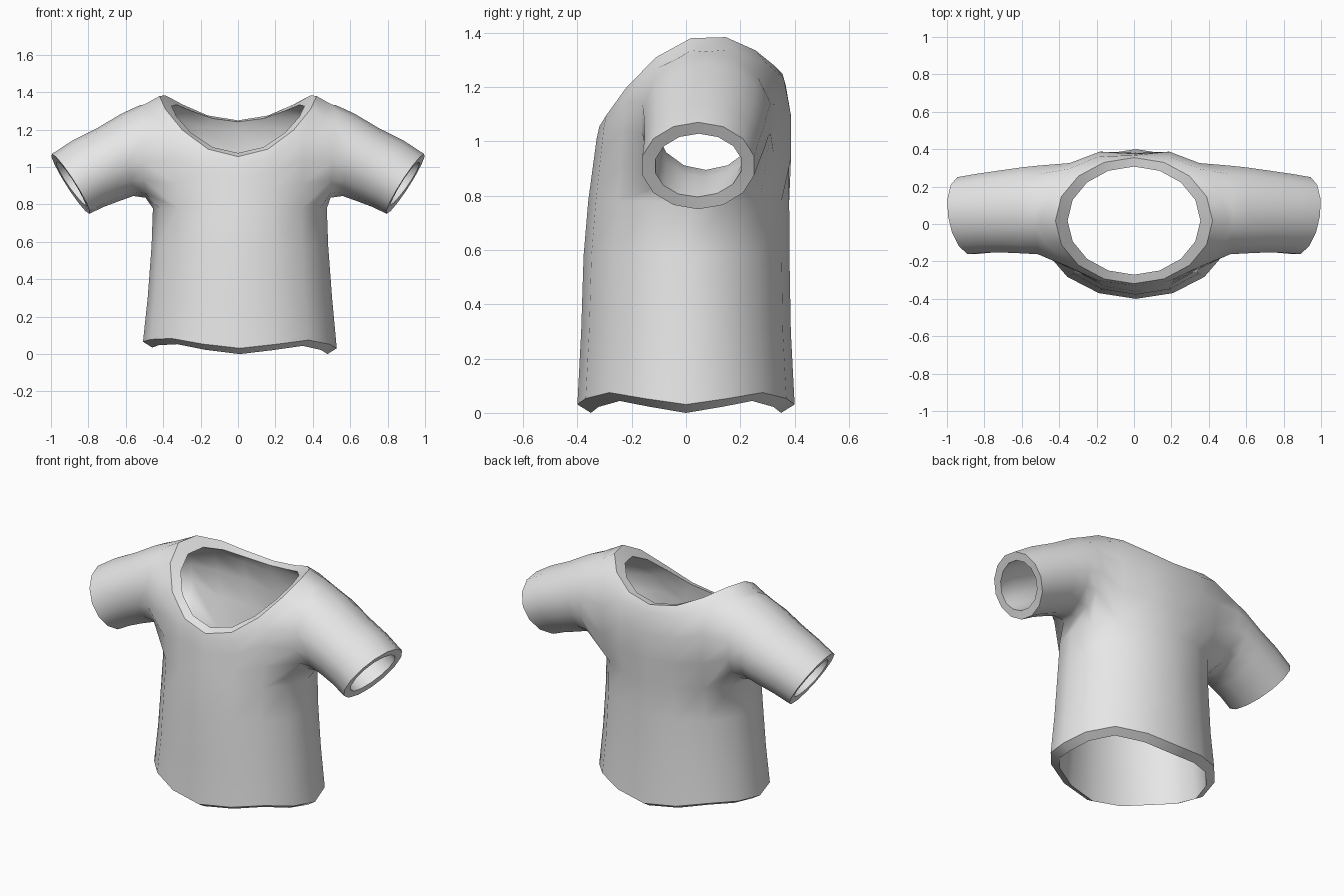
import bpy, bmesh
from math import sin, cos, pi, radians
from mathutils import Vector

cube = bpy.data.objects.get("Cube")
if cube:
    bpy.data.objects.remove(cube, do_unlink=True)

N = 16             # columns around the torso
THICK = 0.05       # cloth thickness
HEM_DROP = 0.031   # inner hem edge hangs below the outer one


def hem_z(a):
    """Wavy lower edge, a little shorter on the right side."""
    return 0.053 - 0.022 * cos(4 * a) + 0.035 * max(-cos(a), 0) ** 4


def body(a, rx, ry, cy, z):
    return Vector((0.01 + rx * cos(a), cy + ry * sin(a), z))


def neck(a, rx, ry, drop):
    """Scooped neckline, low in front and high on the shoulders."""
    y = 0.018 + ry * sin(a)
    return Vector((rx * cos(a), y, 1.39 - drop - 2 * (y - 0.09) ** 2))


def column(a):
    """Points from hem to neckline at one angle."""
    chest = body(a, 0.465, 0.37, 0.01, 0.78)
    top = neck(a, 0.42, 0.337, 0)
    yoke = top + Vector((0.08 * cos(a), 0.01 * sin(a), -0.045))
    # Fullness of the shoulder blades
    push = 0.005 + 0.055 * abs(sin(2 * a)) if sin(a) > 0.01 else 0
    pts = [body(a, 0.518, 0.4, 0, hem_z(a)), body(a, 0.493, 0.386, 0, 0.3),
           body(a, 0.472, 0.379, 0.002, 0.58), chest]
    for t, full in ((0.35, 0.9), (0.7, 1), (1, 0.5)):
        pts.append(chest.lerp(yoke, t) + Vector((0, push * full, 0)))
    return pts + [top]


bm = bmesh.new()

# Torso tube, leaving an armhole on each side
cols = [[bm.verts.new(p) for p in column(2 * pi * k / N)] for k in range(N)]
CHEST, YOKE = 3, 6
arm_cols = {0, 1, 14, 15, 6, 7, 8, 9}
for k in range(N):
    c, d = cols[k], cols[(k + 1) % N]
    for r in range(len(c) - 1):
        if k in arm_cols and CHEST <= r < YOKE:
            continue
        bm.faces.new((c[r], d[r], d[r + 1], c[r + 1]))

# Sleeves: centre, upward half axis and depth half axis of each ring
SLEEVE = [((0.51, 0.075, 1.083), (0.015, 0, 0.247), (0, 0.243, 0)),
          ((0.59, 0.073, 1.066), (0.03, 0, 0.221), (0, 0.236, 0)),
          ((0.69, 0.068, 1.015), (0.06, 0, 0.195), (0, 0.226, 0)),
          ((0.80, 0.058, 0.965), (0.085, 0, 0.177), (0.015, 0.217, 0)),
          ((0.895, 0.045, 0.91), (0.1, 0, 0.16), (0.028, 0.211, 0))]
for side in (1, -1):
    def col(j):
        return cols[j % N] if side > 0 else cols[(N // 2 - j) % N]
    # Armhole edge, starting at the underarm and running round the back
    loop = [col(j)[CHEST] for j in (0, 1, 2)]
    loop += [col(2)[r] for r in range(CHEST + 1, YOKE)]
    loop += [col(j)[YOKE] for j in (2, 1, 0, -1, -2)]
    loop += [col(-2)[r] for r in range(YOKE - 1, CHEST, -1)]
    loop += [col(j)[CHEST] for j in (-2, -1)]
    m = len(loop)
    for centre, up, depth in SLEEVE:
        ring = []
        for i in range(m):
            b = 2 * pi * i / m
            p = Vector(centre) - Vector(up) * cos(b) + Vector(depth) * sin(b)
            p.x *= side
            ring.append(bm.verts.new(p))
        for i in range(m):
            n = (i + 1) % m
            bm.faces.new((loop[i], loop[n], ring[n], ring[i]))
        loop = ring

# Remove unused points inside the armholes, then face everything outward
edges = [(c[0], c[-1]) for c in cols]
bmesh.ops.delete(bm, geom=[v for v in bm.verts if not v.link_faces], context='VERTS')
bm.verts.index_update()
hem_ids = {h.index: k for k, (h, t) in enumerate(edges)}
neck_ids = {t.index: k for k, (h, t) in enumerate(edges)}
bmesh.ops.recalc_face_normals(bm, faces=bm.faces[:])
bm.normal_update()
front = min(bm.faces, key=lambda f: f.calc_center_median().y)
if front.normal.y > 0:
    bmesh.ops.reverse_faces(bm, faces=bm.faces[:])
outer = [v.co.copy() for v in bm.verts]

mesh = bpy.data.meshes.new("shirt")
bm.to_mesh(mesh)
bm.free()
shirt = bpy.data.objects.new("shirt", mesh)
bpy.context.collection.objects.link(shirt)

# Cloth material
mat = bpy.data.materials.new("light grey cloth")
mat.use_nodes = True
colour = (0.8, 0.8, 0.8, 1)
mat.diffuse_color = colour
bsdf = next(n for n in mat.node_tree.nodes if n.type == 'BSDF_PRINCIPLED')
bsdf.inputs["Base Color"].default_value = colour
mesh.materials.append(mat)

# Thickness toward the inside
bpy.ops.object.select_all(action='DESELECT')
shirt.select_set(True)
bpy.context.view_layer.objects.active = shirt
solid = shirt.modifiers.new("thickness", 'SOLIDIFY')
solid.thickness = THICK
solid.offset = -1
bpy.ops.object.modifier_apply(modifier=solid.name)

# Slanted rims: inner hem hangs lower, inner neckline is drawn in
count = len(outer)
for i, v in enumerate(shirt.data.vertices):
    src = i % count
    if (v.co - outer[src]).length < THICK / 2:
        continue
    if src in hem_ids:
        v.co.z = hem_z(2 * pi * hem_ids[src] / N) - HEM_DROP
    elif src in neck_ids:
        v.co = neck(2 * pi * neck_ids[src] / N, 0.355, 0.289, 0.054)

# Crisp edges along both sides of the neckline
for e in shirt.data.edges:
    a, b = e.vertices
    if a // count == b // count and a % count in neck_ids and b % count in neck_ids:
        e.use_edge_sharp = True
bpy.ops.object.shade_smooth_by_angle(angle=radians(60))
